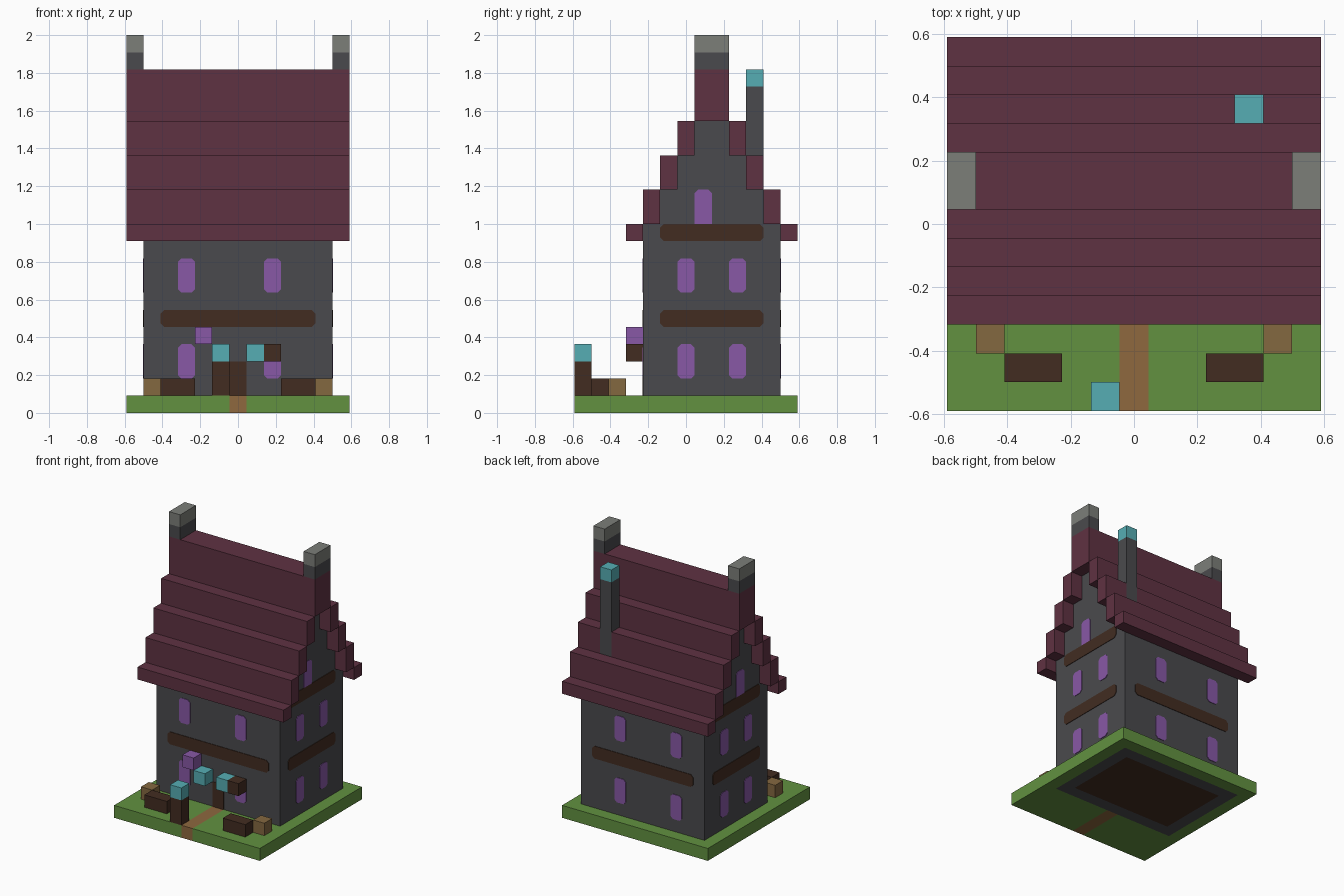
import bpy, bmesh
from mathutils import Vector

CELL = 1 / 11      # the house is laid out on a grid of cubes, 13 x 13 x 22
MID = 6.5

cube = bpy.data.objects.get("Cube")
if cube:
    bpy.data.objects.remove(cube, do_unlink=True)


def material(name, r, g, b):
    lin = [((c / 255 + 0.055) / 1.055) ** 2.4 for c in (r, g, b)] + [1]
    m = bpy.data.materials.new(name)
    m.use_nodes = True
    m.diffuse_color = lin
    m.node_tree.nodes["Principled BSDF"].inputs["Base Color"].default_value = lin
    return m


STONE = material("dark stone", 74, 74, 77)
CAP = material("light stone", 124, 126, 121)
TILE = material("maroon tile", 95, 50, 66)
TEAL = material("teal", 86, 174, 180)
GRASS = material("grass green", 98, 145, 64)
PATH = material("path brown", 142, 104, 62)
TAN = material("tan wood", 132, 104, 64)
WOOD = material("dark wood", 66, 44, 33)
PURPLE = material("purple glass", 136, 88, 166)


def point(x, y, z):
    return Vector(((x - MID) * CELL, (y - MID) * CELL, z * CELL))


def make(name, bm, *mats):
    bmesh.ops.recalc_face_normals(bm, faces=bm.faces)
    mesh = bpy.data.meshes.new(name)
    bm.to_mesh(mesh)
    bm.free()
    for m in mats:
        mesh.materials.append(m)
    ob = bpy.data.objects.new(name, mesh)
    bpy.context.collection.objects.link(ob)
    return ob


def box(name, x, y, z, mat):
    """Block between grid lines, given as (from, to) pairs."""
    lo, hi = point(x[0], y[0], z[0]), point(x[1], y[1], z[1])
    bm = bmesh.new()
    bmesh.ops.create_cube(bm, size=1)
    for v in bm.verts:
        v.co = (lo + hi) / 2 + v.co * (hi - lo)
    return make(name, bm, mat)


def plate(name, side, u, z, mat, top=0.2, bottom=0.2):
    """Thin panel with cut corners on one wall; u runs along the wall."""
    (a, b), (c, d) = u, z
    outline = [(a + bottom, c), (b - bottom, c), (b, c + bottom), (b, d - top),
               (b - top, d), (a + top, d), (a, d - top), (a, c + bottom)]
    place, out = {
        "front": (lambda p, q: point(p, 4, q), (0, -1, 0)),
        "back": (lambda p, q: point(p, 12, q), (0, 1, 0)),
        "left": (lambda p, q: point(12, p, q), (1, 0, 0)),
        "right": (lambda p, q: point(1, p, q), (-1, 0, 0)),
    }[side]
    bm = bmesh.new()
    face = bm.faces.new([bm.verts.new(place(p, q)) for p, q in outline])
    bmesh.ops.remove_doubles(bm, verts=bm.verts, dist=0.0001)
    new = bmesh.ops.extrude_face_region(bm, geom=bm.faces[:], use_keep_orig=True)
    moved = [g for g in new["geom"] if isinstance(g, bmesh.types.BMVert)]
    bmesh.ops.translate(bm, verts=moved, vec=Vector(out) * 0.004)
    return make(f"{side}_{name}", bm, mat)


# Ground slab: grass with a path strip, house footprint showing underneath
bm = bmesh.new()
bmesh.ops.create_grid(bm, x_segments=13, y_segments=13, size=MID * CELL)
new = bmesh.ops.extrude_face_region(bm, geom=bm.faces[:], use_keep_orig=True)
top_verts = [g for g in new["geom"] if isinstance(g, bmesh.types.BMVert)]
bmesh.ops.translate(bm, verts=top_verts, vec=(0, 0, CELL))
for f in bm.faces:
    c = f.calc_center_median() / CELL
    x, y = c.x + MID, c.y + MID
    if abs(c.x) < 0.4 and y < 4:
        f.material_index = 1
    elif c.z < 0.1 and 2 < x < 11 and 5 < y < 11:
        f.material_index = 3
    elif c.z < 0.1 and 1 < x < 12 and 4 < y < 12:
        f.material_index = 2
make("ground", bm, GRASS, PATH, STONE, WOOD)

# Walls and stepped gables
box("walls", (1, 12), (4, 12), (1, 11), STONE)
for i in range(3):
    box(f"gable_step_{i + 1}", (1, 12), (5 + i, 11 - i), (11 + 2 * i, 13 + 2 * i), STONE)

# Roof courses stepping up to the ridge; one is cut for the stove pipe
for i in range(4):
    z = (10, 11) if i == 0 else (9 + 2 * i, 11 + 2 * i)
    box(f"front_roof_course_{i + 1}", (0, 13), (3 + i, 4 + i), z, TILE)
    for span in ([(0, 10), (11, 13)] if i == 2 else [(0, 13)]):
        box(f"back_roof_course_{i + 1}", span, (12 - i, 13 - i), z, TILE)
box("roof_ridge", (0, 13), (7, 9), (17, 20), TILE)

# Chimneys
for name, x in (("right", (0, 1)), ("left", (12, 13))):
    box(f"{name}_chimney", x, (7, 9), (20, 21), STONE)
    box(f"{name}_chimney_cap", x, (7, 9), (21, 22), CAP)
box("stove_pipe", (10, 11), (10, 11), (13, 19), STONE)
box("stove_pipe_cap", (10, 11), (10, 11), (19, 20), TEAL)

# Windows and timber beams on all four walls
for side in ("front", "back", "left", "right"):
    long_wall = side in ("front", "back")
    for z in ((2, 4), (7, 9)):
        for u in ((3, 8) if long_wall else (6, 9)):
            plate("window", side, (u, u + 1), z, PURPLE)
    plate("beam", side, (2, 11) if long_wall else (5, 11), (5, 6), WOOD)
    if not long_wall:
        plate("upper_beam", side, (5, 11), (10, 11), WOOD)
        plate("gable_window", side, (7, 8), (11, 13), PURPLE, bottom=0)

# Door with lamps and hanging blocks around it
plate("door", "front", (6, 7), (1, 3), WOOD, top=0, bottom=0)
for x in (5, 7):
    box("door_lamp", (x, x + 1), (3, 4), (3, 4), TEAL)
box("hanging_sign", (8, 9), (3, 4), (3, 4), WOOD)
box("flower_block", (4, 5), (3, 4), (4, 5), PURPLE)

# Garden: lamp post, benches and crates
box("lamp_post", (5, 6), (0, 1), (1, 3), WOOD)
box("lamp_post_light", (5, 6), (0, 1), (3, 4), TEAL)
for name, bench, crate in (("right", (2, 4), (1, 2)), ("left", (9, 11), (11, 12))):
    box(f"{name}_bench", bench, (1, 2), (1, 2), WOOD)
    box(f"{name}_crate", crate, (2, 3), (1, 2), TAN)
